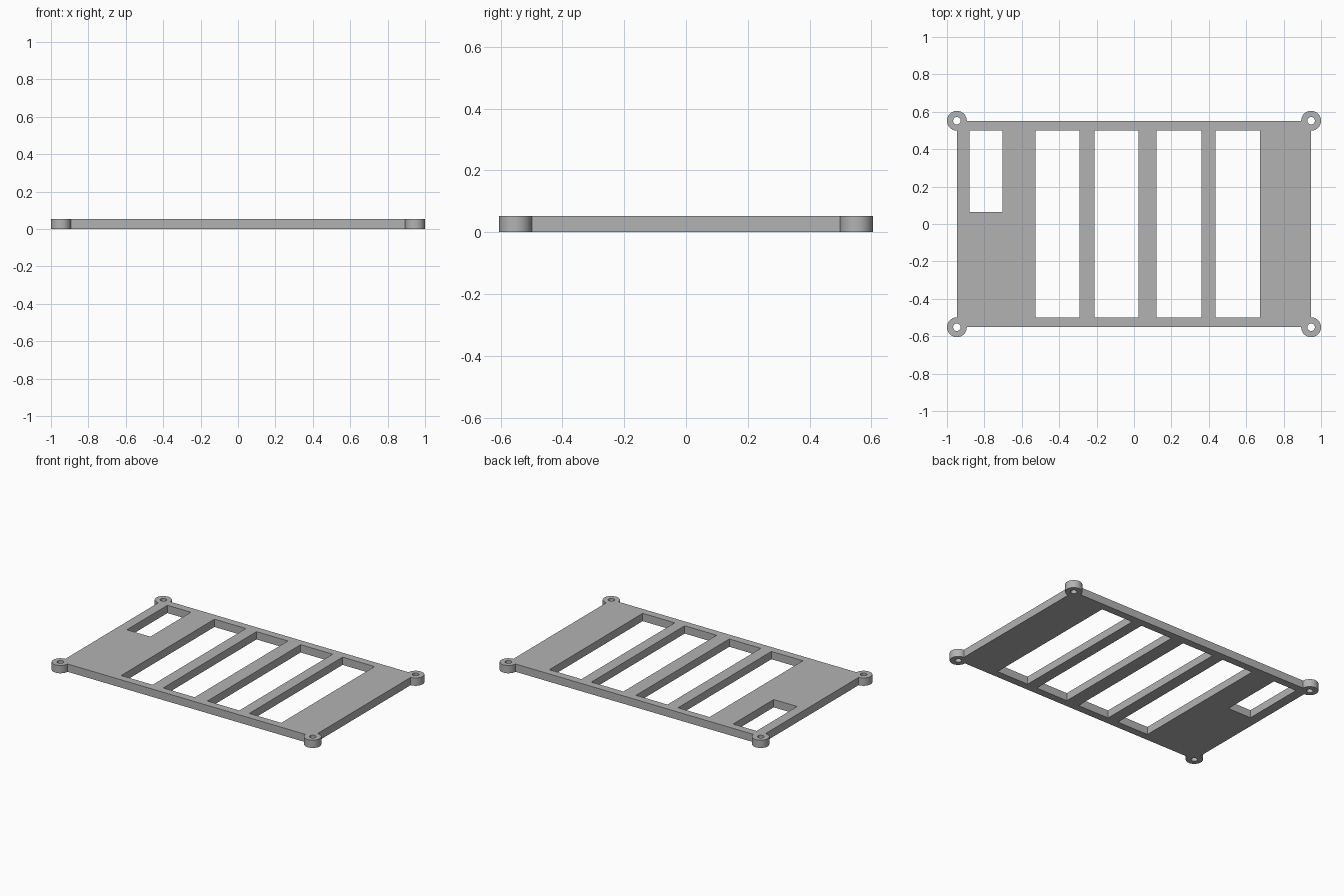
import bpy
import bmesh
from math import cos, sin, radians

cube = bpy.data.objects.get("Cube")
if cube:
    bpy.data.objects.remove(cube, do_unlink=True)

HALF_X, HALF_Y = 0.947, 0.552    # corner boss centres lie on the plate corners
BOSS_R, HOLE_R = 0.053, 0.02
THICK = 0.053
SLOT_Y = 0.5

grey = bpy.data.materials.new("plain grey")
grey.use_nodes = True
grey.diffuse_color = (0.45, 0.45, 0.45, 1)
grey.node_tree.nodes["Principled BSDF"].inputs["Base Color"].default_value = grey.diffuse_color


def arc(cx, cy, r, start, sweep, steps):
    return [(cx + r * cos(radians(start + sweep * i / steps)),
             cy + r * sin(radians(start + sweep * i / steps))) for i in range(steps + 1)]


def rect(x0, x1, y0, y1):
    return [(x0, y0), (x1, y0), (x1, y1), (x0, y1)]


# Outer outline: a rectangle with a round boss at each corner
corners = [(HALF_X, HALF_Y), (-HALF_X, HALF_Y), (-HALF_X, -HALF_Y), (HALF_X, -HALF_Y)]
outline = []
for k, (cx, cy) in enumerate(corners):
    outline += arc(cx, cy, BOSS_R, 90 * k - 90, 270, 36)
loops = [outline]

# Screw holes
for cx, cy in corners:
    loops.append(arc(cx, cy, HOLE_R, 0, 360, 32)[:-1])

# Long slots and the short window
for x0, x1 in [(-0.527, -0.291), (-0.211, 0.025), (0.12, 0.36), (0.435, 0.675)]:
    loops.append(rect(x0, x1, -SLOT_Y, SLOT_Y))
loops.append(rect(-0.88, -0.704, 0.065, SLOT_Y))

# Filled flat curve, extruded to the plate thickness
curve = bpy.data.curves.new("plate_profile", "CURVE")
curve.dimensions = "2D"
curve.fill_mode = "BOTH"
curve.extrude = THICK / 2
for pts in loops:
    spline = curve.splines.new("POLY")
    spline.points.add(len(pts) - 1)
    for p, (x, y) in zip(spline.points, pts):
        p.co = (x, y, 0, 1)
    spline.use_cyclic_u = True
profile = bpy.data.objects.new("plate_profile", curve)
bpy.context.collection.objects.link(profile)
depsgraph = bpy.context.evaluated_depsgraph_get()
mesh = bpy.data.meshes.new_from_object(profile.evaluated_get(depsgraph))
bpy.data.objects.remove(profile, do_unlink=True)

# Weld caps to walls and stand the plate on the floor
bm = bmesh.new()
bm.from_mesh(mesh)
bmesh.ops.remove_doubles(bm, verts=bm.verts, dist=0.0001)
bmesh.ops.translate(bm, verts=bm.verts, vec=(0, 0, THICK / 2))
bmesh.ops.recalc_face_normals(bm, faces=bm.faces)
bm.to_mesh(mesh)
bm.free()

mesh.name = "slotted_plate"
mesh.materials.clear()
mesh.materials.append(grey)
plate = bpy.data.objects.new("slotted_plate", mesh)
bpy.context.collection.objects.link(plate)
bpy.ops.object.select_all(action="DESELECT")
plate.select_set(True)
bpy.context.view_layer.objects.active = plate
bpy.ops.object.shade_smooth_by_angle(angle=radians(30))
